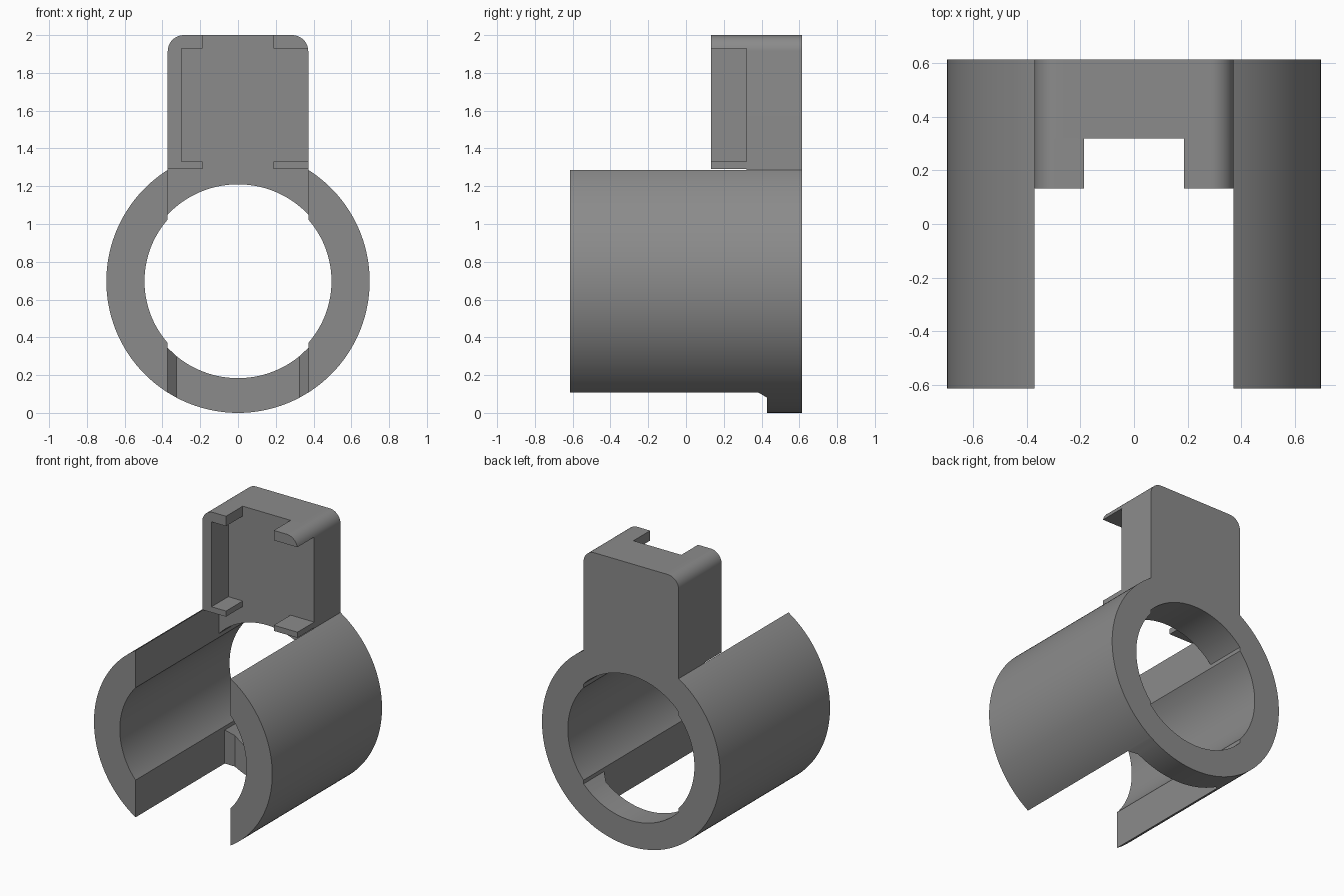
import bpy, bmesh, math

if "Cube" in bpy.data.objects:
    bpy.data.objects.remove(bpy.data.objects["Cube"])

R_OUT, R_SHELL, R_BRIDGE = 0.697, 0.495, 0.513   # ring radii
ZC = 0.697                                       # ring centre height
W = 0.372                                        # half width of slot and holder
BACK, FRONT = 0.613, -0.613
PLATE, LIP = 0.32, 0.133                         # front of back plate / of lips
TOP, CORNER = 2.0, 0.085

grey = bpy.data.materials.new("plain grey")
grey.diffuse_color = (0.26, 0.26, 0.26, 1)
grey.use_nodes = True
grey.node_tree.nodes["Principled BSDF"].inputs["Base Color"].default_value = grey.diffuse_color


def strip(name, a, b, front, back=BACK):
    """Solid between two matching (x, z) lines, extruded along y."""
    y0 = front if callable(front) else (lambda x: front)
    bm = bmesh.new()
    rings = []
    for p, q in zip(a, b):
        rings.append([bm.verts.new(c) for c in (
            (p[0], y0(p[0]), p[1]), (q[0], y0(q[0]), q[1]),
            (q[0], back, q[1]), (p[0], back, p[1]))])
    for r, s in zip(rings, rings[1:]):
        for i in range(4):
            j = (i + 1) % 4
            bm.faces.new((r[i], r[j], s[j], s[i]))
    bm.faces.new(rings[0])
    bm.faces.new(rings[-1])
    bmesh.ops.remove_doubles(bm, verts=bm.verts, dist=1e-5)
    bmesh.ops.recalc_face_normals(bm, faces=bm.faces)
    me = bpy.data.meshes.new(name)
    bm.to_mesh(me)
    bm.free()
    me.materials.append(grey)
    ob = bpy.data.objects.new(name, me)
    bpy.context.collection.objects.link(ob)
    bpy.ops.object.select_all(action='DESELECT')
    ob.select_set(True)
    bpy.context.view_layer.objects.active = ob
    bpy.ops.object.shade_smooth_by_angle(angle=math.radians(25))
    return ob


def arc_side(r, side, n=56):
    a = math.acos(W / r)
    return [(side * r * math.cos(t), ZC + r * math.sin(t))
            for t in (a * (2 * i / n - 1) for i in range(n + 1))]


def arc_at(xs, r, sign):
    return [(x, ZC + sign * math.sqrt(r * r - x * x)) for x in xs]


def level(xs, z):
    return [(x, z) for x in xs]


def corner(t0=0.0, n=10):
    """Rounded top right corner, from the side to the top."""
    ts = [t0 + (math.pi / 2 - t0) * i / n for i in range(n + 1)]
    return [(W - CORNER + CORNER * math.cos(t), TOP - CORNER + CORNER * math.sin(t)) for t in ts]


def flip(pts):
    return [(-x, z) for x, z in pts]


# Side shells of the slotted sleeve
for side, word in ((-1, "left"), (1, "right")):
    strip(word + "_shell", arc_side(R_SHELL, side), arc_side(R_OUT, side), FRONT)

# Lower bridge closing the ring at the back, with chamfered front corners
KNEE = 0.325
xs = [-W] + [KNEE * (i / 20 - 1) for i in range(41)] + [W]
strip("lower_bridge", arc_at(xs, R_BRIDGE, -1), arc_at(xs, R_OUT, -1),
      lambda x: 0.43 - max(0.0, abs(x) - KNEE))

# Back plate rising from the top of the ring
c = corner()
half = W - CORNER
mid = [(half * (i / 12 - 1), TOP) for i in range(1, 24)]
top = flip(c) + mid + c[::-1]
strip("back_plate", arc_at([p[0] for p in top], R_BRIDGE, 1), top, PLATE)

# Left holder wall; the right side stays open
WALL = 0.30
lc = [p for p in flip(c) if p[0] < -WALL]
z_wall = TOP - CORNER + math.sqrt(CORNER ** 2 - (WALL - half) ** 2)
wall_top = lc + [(-WALL, z_wall)]
strip("holder_wall", level([p[0] for p in wall_top], 1.29), wall_top, LIP, PLATE)

# Upper and lower lips of the holder
LIP_Z, LIP_X = 1.93, 0.187
left = [(-WALL, z_wall)] + [p for p in flip(c) if p[0] > -WALL] + [(-LIP_X, TOP)]
right = corner(math.asin((LIP_Z - TOP + CORNER) / CORNER)) + [(LIP_X, TOP)]
for word, line in (("left", left), ("right", right)):
    strip(word + "_upper_lip", level([p[0] for p in line], LIP_Z), line, LIP, PLATE)
for word, ends in (("left", (-WALL, -LIP_X)), ("right", (LIP_X, W))):
    strip(word + "_lower_lip", level(ends, 1.29), level(ends, 1.33), LIP, PLATE)
